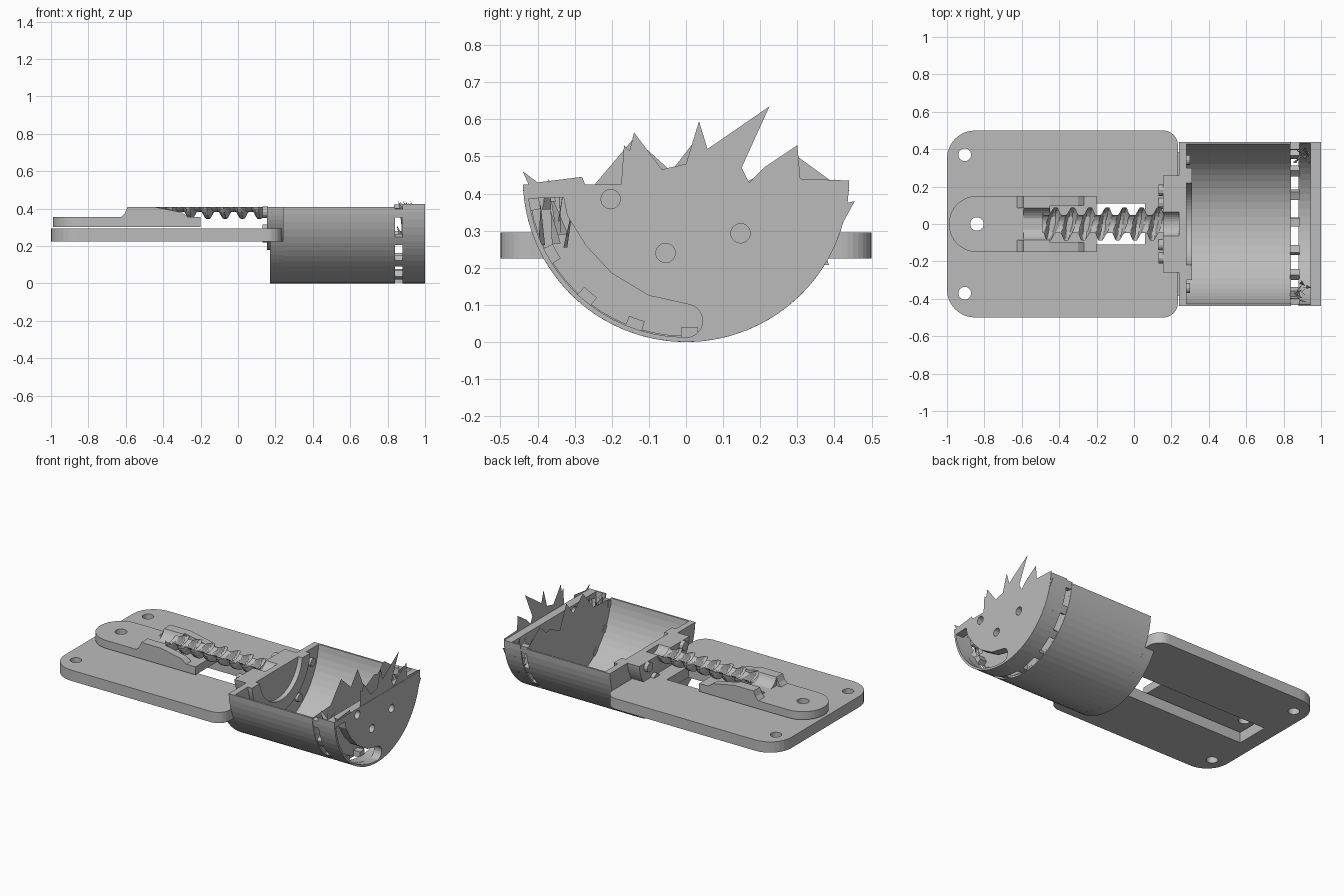
import bpy, bmesh, math, random
from mathutils import Vector

if "Cube" in bpy.data.objects:
    bpy.data.objects.remove(bpy.data.objects["Cube"])

grey = bpy.data.materials.new("plain_grey")
grey.use_nodes = True
COLOUR = (0.5, 0.5, 0.5, 1)
grey.diffuse_color = COLOUR
grey.node_tree.nodes["Principled BSDF"].inputs["Base Color"].default_value = COLOUR
AXIS_Z = 0.44   # height of the motor and worm axis
CUT = 0.41      # height of the section cut


def finish(name, bm):
    mesh = bpy.data.meshes.new(name)
    bm.to_mesh(mesh)
    bm.free()
    mesh.materials.append(grey)
    obj = bpy.data.objects.new(name, mesh)
    bpy.context.collection.objects.link(obj)
    return obj


def prism(name, loops, axis, lo, hi):
    """Fill outlines (inner ones become holes) and extrude along an axis."""
    curve = bpy.data.curves.new(name, "CURVE")
    curve.dimensions = "2D"
    curve.fill_mode = "BOTH"
    curve.extrude = (hi - lo) / 2
    for pts in loops:
        spline = curve.splines.new("POLY")
        spline.points.add(len(pts) - 1)
        for p, (u, v) in zip(spline.points, pts):
            p.co = (u, v, 0, 1)
        spline.use_cyclic_u = True
    temp = bpy.data.objects.new(name + "_temp", curve)
    bpy.context.collection.objects.link(temp)
    bpy.context.view_layer.update()
    mesh = bpy.data.meshes.new_from_object(
        temp.evaluated_get(bpy.context.evaluated_depsgraph_get()))
    bpy.data.objects.remove(temp)
    bm = bmesh.new()
    bm.from_mesh(mesh)
    bpy.data.meshes.remove(mesh)
    bmesh.ops.remove_doubles(bm, verts=bm.verts, dist=0.0002)
    for vert in bm.verts:
        u, v, w = vert.co
        w += (lo + hi) / 2
        vert.co = {"x": (w, u, v), "y": (u, w, v), "z": (u, v, w)}[axis]
    for f in bm.faces:
        f.smooth = False
        f.material_index = 0
    bmesh.ops.recalc_face_normals(bm, faces=bm.faces)
    return finish(name, bm)


def arc(cu, cv, r, a0, a1, n):
    return [(cu + r * math.cos(a0 + (a1 - a0) * i / n),
             cv + r * math.sin(a0 + (a1 - a0) * i / n)) for i in range(n + 1)]


def circle(cu, cv, r, n=24):
    return arc(cu, cv, r, 0, math.tau, n)[:-1]


def lower_arc(r, top, n=32):
    """Part of a circle about the motor axis that lies below the given height."""
    a = math.asin((AXIS_Z - top) / r)
    return arc(0, AXIS_Z, r, math.pi + a, math.tau - a, n)


def half_ring(r_out, r_in, top):
    return lower_arc(r_out, top) + lower_arc(r_in, top)[::-1]


def rounded(x0, x1, y0, y1, r_left, r_right):
    q = math.pi / 2
    return (arc(x1 - r_right, y1 - r_right, r_right, 0, q, 8)
            + arc(x0 + r_left, y1 - r_left, r_left, q, 2 * q, 8)
            + arc(x0 + r_left, y0 + r_left, r_left, 2 * q, 3 * q, 8)
            + arc(x1 - r_right, y0 + r_right, r_right, 3 * q, 4 * q, 8))


def box(u0, u1, v0, v1):
    return [(u0, v0), (u1, v0), (u1, v1), (u0, v1)]


# Mounting plate with its guide slot and screw holes
prism("base_plate", [rounded(-1, 0.235, -0.5, 0.5, 0.15, 0.08),
                     box(-0.9, 0.06, -0.11, 0.11),
                     circle(-0.905, 0.37, 0.034), circle(-0.905, -0.37, 0.034)],
      "z", 0.225, 0.295)

# Sliding arm and the nut that carries the worm
tongue = [(-0.2, -0.15), (-0.2, 0.15)] + arc(-0.84, 0, 0.15, math.pi / 2, 1.5 * math.pi, 20)
prism("slider_arm", [tongue, circle(-0.84, 0, 0.036)], "z", 0.303, 0.355)
cradle = [(0.15, CUT), (0.15, 0.35), (-0.15, 0.35), (-0.15, CUT)] + lower_arc(0.09, CUT, 14)
prism("nut_cradle", [cradle], "x", -0.59, -0.45)
for side, name in ((-1, "front"), (1, "back")):
    y0, y1 = sorted((side * 0.1, side * 0.15))
    prism(name + "_nut_wall", [[(-0.45, CUT), (-0.45, 0.35), (-0.26, 0.35), (-0.3, 0.38)]],
          "y", y0, y1)
    y0, y1 = sorted((side * 0.085, side * 0.15))
    prism(name + "_nut_ramp", [[(-0.63, 0.35), (-0.59, 0.35), (-0.59, CUT), (-0.605, 0.375)]],
          "y", y0, y1)

# Sectioned worm screw, left open along the cut
bm = bmesh.new()
STEPS, SIDES, PITCH = 140, 28, 0.092
X0, X1 = -0.49, 0.16
rows = []
for i in range(STEPS + 1):
    x = X0 + (X1 - X0) * i / STEPS
    row = []
    for j in range(SIDES):
        a = math.tau * j / SIDES
        phase = (x / PITCH - j / SIDES) % 1
        ridge = max(0, min(1, 1.6 - abs(phase - 0.5) * 5))
        r = 0.058 + 0.036 * ridge
        row.append(bm.verts.new((x, r * math.cos(a), AXIS_Z + r * math.sin(a))))
    rows.append(row)
for lower, upper in zip(rows, rows[1:]):
    for j in range(SIDES):
        k = (j + 1) % SIDES
        bm.faces.new((lower[j], lower[k], upper[k], upper[j]))
bmesh.ops.bisect_plane(bm, geom=bm.verts[:] + bm.edges[:] + bm.faces[:],
                       plane_co=(0, 0, CUT), plane_no=(0, 0, 1), clear_outer=True)
bmesh.ops.recalc_face_normals(bm, faces=bm.faces)
finish("worm_screw", bm)

# Motor nose, body shell and bulkheads
prism("nose_boss", [lower_arc(0.26, CUT) + lower_arc(0.07, CUT, 12)[::-1]], "x", 0.155, 0.24)
for i in range(5):
    a = math.pi * (1.1 + 0.2 * i)
    prism("nose_bolt_%d" % i, [circle(0.19 * math.cos(a), AXIS_Z + 0.19 * math.sin(a), 0.03, 12)],
          "x", 0.13, 0.16)
prism("nose_skirt", [lower_arc(0.44, 0.225)], "x", 0.17, 0.24)
prism("motor_shell", [half_ring(0.44, 0.428, CUT)], "x", 0.24, 0.84)
prism("front_bulkhead", [lower_arc(0.43, CUT)], "x", 0.24, 0.28)
prism("bearing_ring", [half_ring(0.3, 0.22, CUT)], "x", 0.28, 0.31)
for i in range(5):
    a = math.pi * (1.1 + 0.2 * i)
    prism("inner_boss_%d" % i, [circle(0.36 * math.cos(a), AXIS_Z + 0.36 * math.sin(a), 0.026, 12)],
          "x", 0.28, 0.3)

# Vented gap between shell and end cap
posts = []
for i in range(9):
    a = math.pi * (1.03 + 0.115 * i)
    posts.append(arc(0, AXIS_Z, 0.436, a, a + 0.11, 3) + arc(0, AXIS_Z, 0.40, a + 0.11, a, 3))
prism("vent_posts", posts, "x", 0.835, 0.885)

# End cap with round holes and a curved slot
prism("cap_ring", [half_ring(0.44, 0.43, 0.425)], "x", 0.88, 1)
slot = ([(-0.33, 0.39), (-0.32, 0.34), (-0.27, 0.26), (-0.2, 0.185), (-0.1, 0.125), (0, 0.103)]
        + arc(0, 0.057, 0.045, math.pi / 2.5, -math.pi / 2, 8)
        + arc(0, AXIS_Z, 0.427, 1.49 * math.pi, 1.04 * math.pi, 16))
prism("cap_disc", [lower_arc(0.435, 0.425), slot, circle(-0.055, 0.24, 0.026),
                   circle(0.147, 0.293, 0.026), circle(-0.203, 0.385, 0.026)], "x", 0.945, 1)

# Torn, paper-thin edge above the cap
crown = [(-0.42, 0.415), (-0.44, 0.46), (-0.4, 0.43), (-0.28, 0.445), (-0.27, 0.42),
         (-0.175, 0.42), (-0.167, 0.53), (-0.152, 0.515), (-0.14, 0.565), (-0.065, 0.465),
         (0, 0.48), (0.035, 0.595), (0.058, 0.52), (0.225, 0.635), (0.15, 0.47), (0.17, 0.43),
         (0.21, 0.47), (0.3, 0.53), (0.308, 0.44), (0.44, 0.435), (0.435, 0.375),
         (0.455, 0.38), (0.4, 0.28), (0.37, 0.415)]
prism("torn_cap_edge", [crown], "x", 0.998, 0.998)
inner = lower_arc(0.425, CUT) + [(0.3, 0.5), (0.24, 0.44), (0.2, 0.45), (0.1, 0.4), (0.03, 0.55),
                                 (-0.04, 0.46), (-0.14, 0.55), (-0.25, 0.42)]
prism("torn_bulkhead", [inner], "x", 0.838, 0.838)

# Loose shards around the cap rim
random.seed(4)
bm = bmesh.new()
for i in range(22):
    a = math.pi * random.choice((random.uniform(1.03, 1.2), random.uniform(1.8, 1.97)))
    r = random.uniform(0.36, 0.42)
    p = Vector((random.uniform(0.86, 0.94), r * math.cos(a), AXIS_Z + r * math.sin(a)))
    tip = p + Vector((random.uniform(-0.02, 0.02), random.uniform(-0.02, 0.02), 0))
    tip.z = min(p.z + random.uniform(0.06, 0.14), 0.44)
    bm.faces.new([bm.verts.new(v) for v in
                  (p, p + Vector((0.03, random.uniform(-0.04, 0.04), 0)), tip)])
finish("rim_shards", bm)
